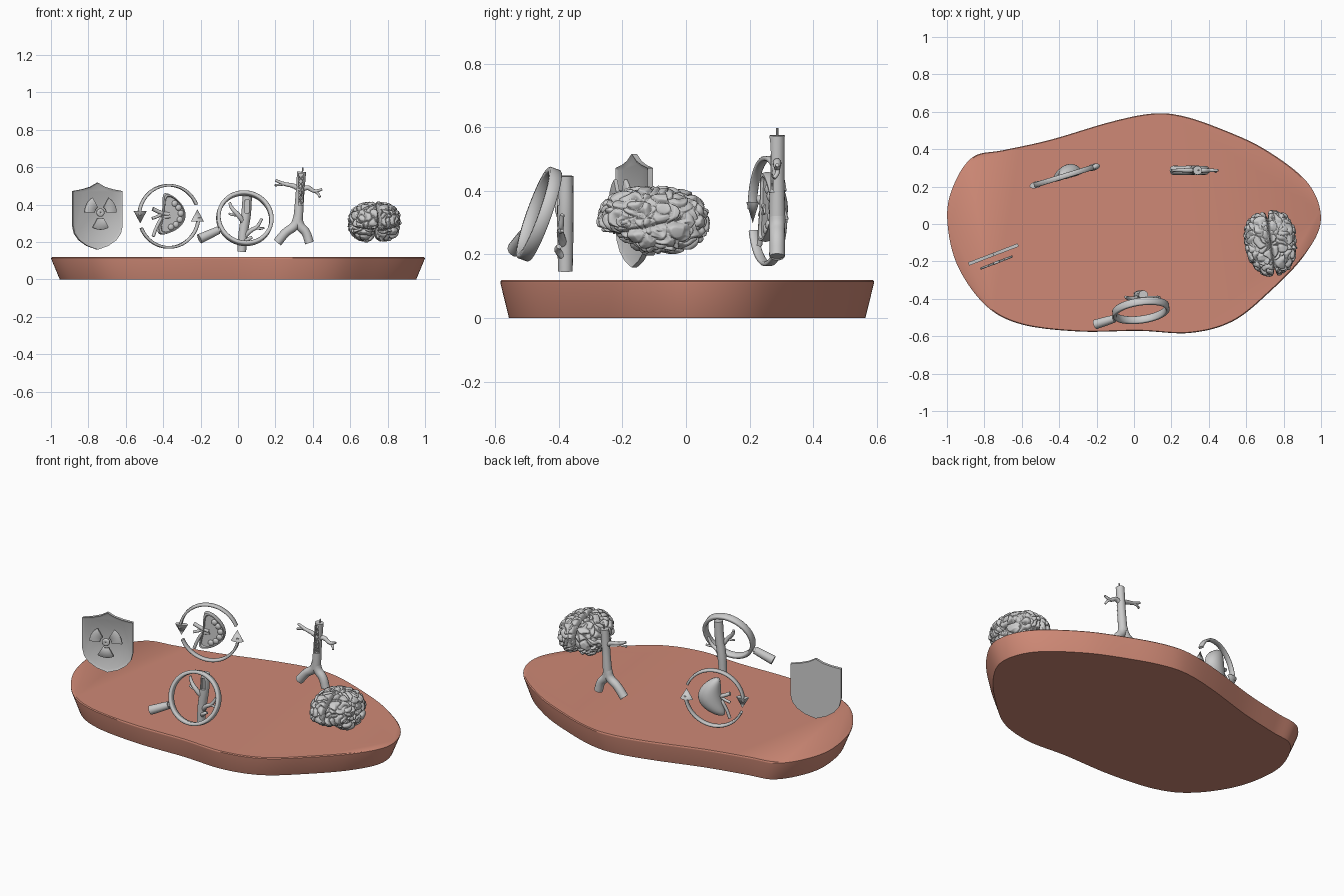
import bpy, bmesh, math
from mathutils import Matrix, Vector, noise

if "Cube" in bpy.data.objects:
    bpy.data.objects.remove(bpy.data.objects["Cube"])
R = math.radians
I4 = Matrix.Identity(4)


def finish(ob, angle=40):
    bpy.ops.object.select_all(action='DESELECT')
    ob.select_set(True)
    bpy.context.view_layer.objects.active = ob
    bpy.ops.object.shade_smooth_by_angle(angle=R(angle))
    return ob


def make(name, bm, mat=I4, angle=40):
    bmesh.ops.recalc_face_normals(bm, faces=bm.faces)
    me = bpy.data.meshes.new(name)
    bm.to_mesh(me)
    bm.free()
    ob = bpy.data.objects.new(name, me)
    bpy.context.collection.objects.link(ob)
    ob.matrix_world = mat
    bpy.context.view_layer.update()
    return finish(ob, angle)


def place(x, y, z, turn, lean=0):
    return Matrix.Translation((x, y, z)) @ Matrix.Rotation(R(turn), 4, 'Z') @ Matrix.Rotation(R(lean), 4, 'X')


def smooth_loop(pts, n):
    """Closed Catmull-Rom loop through 2D points."""
    out, m = [], len(pts)
    for i in range(m):
        a, b, c, d = (Vector(pts[(i + k) % m]) for k in (-1, 0, 1, 2))
        for j in range(n):
            t = j / n
            out.append(0.5 * (2*b + (c - a)*t + (2*a - 5*b + 4*c - d)*t*t + (3*b - a - 3*c + d)*t**3))
    return out


def skin(name, rings, mat=I4, angle=40, loop=False):
    """Bridge closed rings of 3D points; cap both ends unless looped."""
    bm = bmesh.new()
    vs = [[bm.verts.new(p) for p in r] for r in rings]
    n = len(vs[0])
    pairs = list(zip(vs, vs[1:])) + ([(vs[-1], vs[0])] if loop else [])
    for a, b in pairs:
        for i in range(n):
            bm.faces.new((a[i], a[(i+1) % n], b[(i+1) % n], b[i]))
    if not loop:
        bm.faces.new(vs[0])
        bm.faces.new(vs[-1])
    return make(name, bm, mat, angle)


def band(name, r0, r1, depth, a0, a1, mat, n=48, y=0):
    """Flat-sided ring or ring sector in the local xz plane."""
    full = abs(a1 - a0) >= 360
    b = min(r1 - r0, depth) * 0.2
    h = depth / 2
    sec = [(r0, b-h), (r0+b, -h), (r1-b, -h), (r1, b-h), (r1, h-b), (r1-b, h), (r0+b, h), (r0, h-b)]
    rings = []
    for i in range(n + (not full)):
        a = R(a0 + (a1 - a0) * i / n)
        rings.append([(r*math.cos(a), y + d, r*math.sin(a)) for r, d in sec])
    return skin(name, rings, mat, 50, full)


def tubes(name, paths, mat=I4, res=4):
    """Each path is a list of (x, y, z, radius)."""
    cu = bpy.data.curves.new(name, 'CURVE')
    cu.dimensions, cu.bevel_depth, cu.bevel_resolution = '3D', 1, res
    cu.use_fill_caps, cu.resolution_u = True, 8
    for path in paths:
        sp = cu.splines.new('BEZIER')
        sp.bezier_points.add(len(path) - 1)
        for bp, p in zip(sp.bezier_points, path):
            bp.co, bp.radius = p[:3], p[3]
            bp.handle_left_type = bp.handle_right_type = 'AUTO'
    ob = bpy.data.objects.new(name, cu)
    bpy.context.collection.objects.link(ob)
    bm = bmesh.new()
    bm.from_mesh(ob.to_mesh())
    bmesh.ops.remove_doubles(bm, verts=bm.verts, dist=1e-5)
    bpy.data.objects.remove(ob)
    return make(name, bm, mat)


def slot(ob, centre, size):
    """Cut a window into an object."""
    bpy.ops.mesh.primitive_cube_add(size=1, location=centre)
    cut = bpy.context.object
    cut.scale, cut.hide_render = size, True
    m = ob.modifiers.new('slot', 'BOOLEAN')
    m.object, m.operation, m.solver = cut, 'DIFFERENCE', 'EXACT'
    finish(ob)
    bpy.ops.object.modifier_apply(modifier='slot')
    bpy.data.objects.remove(cut)


# island base
outline = [(.09, .59), (.25, .58), (.45, .515), (.7, .4), (.93, .22), (1, .02), (.91, -.17), (.73, -.36),
           (.53, -.52), (.3, -.583), (.03, -.572), (-.3, -.575), (-.61, -.535), (-.8, -.43), (-.95, -.21),
           (-1, .04), (-.96, .22), (-.86, .36), (-.7, .395), (-.45, .45), (-.13, .545)]
loop = smooth_loop(outline, 8)
base = skin('island_base', [[(p.x*s, p.y*s, z) for p in loop]
                            for s, z in ((.953, 0), (.999, .11), (.999, .115), (.992, .12))])
clay = bpy.data.materials.new('clay')
clay.diffuse_color = (.62, .25, .18, 1)
clay.use_nodes = True
clay.node_tree.nodes["Principled BSDF"].inputs["Base Color"].default_value = clay.diffuse_color
base.data.materials.append(clay)

# shield plate with raised rim
S = place(-.752, -.163, .337, 21)
half = [(0, .18), (.04, .158), (.085, .145), (.142, .135), (.142, -.05), (.132, -.092), (.105, -.128), (.06, -.158)]
prof = half + [(0, -.178)] + [(-x, z) for x, z in half[:0:-1]]
bm = bmesh.new()
front = bm.faces.new([bm.verts.new((x, -.009, z)) for x, z in prof])
ext = bmesh.ops.extrude_face_region(bm, geom=[front], use_keep_orig=True)
bmesh.ops.translate(bm, vec=(0, .018, 0), verts=[v for v in ext['geom'] if isinstance(v, bmesh.types.BMVert)])
bmesh.ops.recalc_face_normals(bm, faces=bm.faces)
front = next(f for f in bm.faces if f.normal.y < -.9)
bmesh.ops.inset_region(bm, faces=[front], thickness=.014)
bmesh.ops.translate(bm, vec=(0, .007, 0), verts=front.verts)
make('shield', bm, S, 30)

# trefoil on the shield front
T = S @ Matrix.Translation((0, 0, .02))
for k in range(3):
    band('trefoil_blade', .032, .092, .012, k*120, k*120 + 60, T, 10, -.046)
band('trefoil_hub', .001, .022, .014, 0, 360, T, 24, -.046)

# circular arrows round the kidney
K = place(-.37, .257, .337, 17)
for k in (0, 1):
    F = K @ Matrix.Rotation(math.pi * k, 4, 'Y')
    band('arrow_arc', .159, .173, .028, 22, 178, F, 40)
    bm = bmesh.new()
    bmesh.ops.create_cone(bm, cap_ends=True, segments=24, radius1=.036, radius2=0, depth=.065,
                          matrix=Matrix.Translation((-.16, 0, -.005)) @ Matrix.Diagonal((1, .5, 1, 1))
                          @ Matrix.Rotation(math.pi, 4, 'X'))
    make('arrow_head', bm, F)


# kidney: domed back, rimmed cut face in front
def bean(s, a):
    w = .112 * s * math.sin(a)
    return Vector((.065*s*math.cos(a) + .022 - .055*(w/.112)**2, 0, w))


KT = K @ Matrix.Translation((.005, 0, .008)) @ Matrix.Rotation(R(9), 4, 'Y')
levels = [(.12, -.008), (.84, -.008), (.88, -.016), (.96, -.016)]
levels += [(math.cos(t), .055*math.sin(t)) for t in (R(5 + i*9.2) for i in range(10))]
skin('kidney', [[bean(s, i*math.tau/48) + Vector((0, y, 0)) for i in range(48)] for s, y in levels], KT)
for i in range(6):
    q = R(-72 + i*28.8)
    p = bean(.6, q)
    bm = bmesh.new()
    bmesh.ops.create_uvsphere(bm, u_segments=16, v_segments=10, radius=.017,
                              matrix=Matrix.Translation((p.x, -.008, p.z)) @ Matrix.Diagonal((1, .6, 1, 1)))
    make('kidney_pyramid', bm, KT)
tubes('kidney_vessels', [
    [(.0, -.005, .01, .011), (-.045, .0, .02, .011), (-.09, .0, .04, .011)],
    [(.005, -.005, 0, .010), (-.035, .0, -.01, .010), (-.064, .0, -.05, .009), (-.088, .0, -.108, .009)],
    [(-.035, 0, .015, .009), (-.06, .004, .0, .008), (-.092, .004, -.012, .008)]], K)

# magnifier
M = place(.037, -.463, .327, 8, -19.6)
band('magnifier_rim', .133, .153, .04, 0, 360, M, 64)
c, s = math.cos(R(205)), math.sin(R(205))
tubes('magnifier_handle', [[(r*c, 0, r*s, w) for r, w in ((.145, .013), (.165, .014))],
                           [(r*c, 0, r*s, w) for r, w in ((.162, .021), (.22, .024), (.277, .026))]], M, 6)

# artery behind the lens
trunk = tubes('artery', [[(.05, -.38, .447, .025), (.043, -.38, .348, .026),
                          (.027, -.38, .24, .025), (.02, -.38, .147, .023)]], res=6)
slot(trunk, (.049, -.408, .39), (.022, .04, .07))
tubes('artery_branches', [
    [(.035, -.385, .23, .014), (.07, -.395, .262, .012), (.1, -.395, .28, .010), (.128, -.39, .325, .007)],
    [(.095, -.395, .277, .009), (.12, -.395, .272, .007), (.14, -.39, .275, .005)],
    [(.035, -.385, .3, .014), (.0, -.4, .345, .013), (-.035, -.395, .385, .010), (-.045, -.39, .41, .007)],
    [(.0, -.4, .345, .009), (-.03, -.395, .345, .006), (-.05, -.39, .352, .005)],
    [(.03, -.385, .19, .012), (.055, -.405, .215, .010), (.075, -.4, .225, .008)]])

# forked vessel with window, guide wire and mesh sleeve
Y = .287
stem = tubes('forked_vessel_trunk', [[(.34, Y, .575, .024), (.33, Y, .44, .023), (.32, Y, .3, .026)]], res=6)
slot(stem, (.336, Y - .02, .48), (.024, .03, .17))
tubes('forked_vessel_legs', [
    [(.32, Y, .33, .025), (.305, Y, .29, .025), (.255, Y, .25, .024), (.21, Y, .197, .025)],
    [(.32, Y, .33, .025), (.33, Y, .29, .025), (.363, Y, .25, .024), (.382, Y, .195, .024)]], res=6)
tubes('forked_vessel_branches', [
    [(.335, Y, .475, .013), (.3, Y, .498, .013), (.25, Y, .51, .010), (.2, Y, .53, .007)],
    [(.25, Y, .51, .008), (.22, Y, .505, .006), (.198, Y - .01, .503, .006)],
    [(.335, Y, .475, .013), (.37, Y, .49, .013), (.41, Y, .472, .010), (.45, Y, .482, .006)],
    [(.41, Y, .472, .008), (.43, Y, .455, .007), (.438, Y - .01, .44, .006)]])
wires = [[(.335, Y - .008, .4, .004), (.343, Y, .56, .004), (.347, Y, .598, .004)]]
for i in range(5):
    z = .405 + i*.03
    for d in (-1, 1):
        wires.append([(.334 - d*.014, Y - .016, z, .002), (.336 + d*.014, Y - .016, z + .03, .002)])
tubes('guide_wire_and_sleeve', wires, res=2)

# brain: shaped sphere with folded grooves
bm = bmesh.new()
bmesh.ops.create_icosphere(bm, subdivisions=7, radius=1)
for v in bm.verts:
    p = v.co.copy()
    p /= sum(abs(k)**2.4 for k in p)**(1/2.4)
    x, y, z = p
    if z < 0:
        z *= 1 - .5*min(1, max(0, (-y - .15) / .5))
    pos = Vector((x*.142*(1 + .08*y), y*.178, z*.113))
    side = Vector((5 if x > 0 else -5, 0, 0))
    q = pos * 21 + side
    q += noise.noise_vector(q * .8) * .75
    d = noise.voronoi(q)[0]
    depth = .017 * (1 - min(1, (d[1] - d[0]) / .38)**.55)
    depth += .04 * math.exp(-(pos.x/.007)**2)
    if z < -.3:
        depth += .035 * math.exp(-(pos.x/.03)**2)
    if -.7 < y < .5:
        depth += .02 * abs(x) * math.exp(-((z + .12 - .35*y)/.08)**2)
    v.co = pos - pos.normalized() * depth
make('brain', bm, place(.732, -.104, .304, 8), 180)
